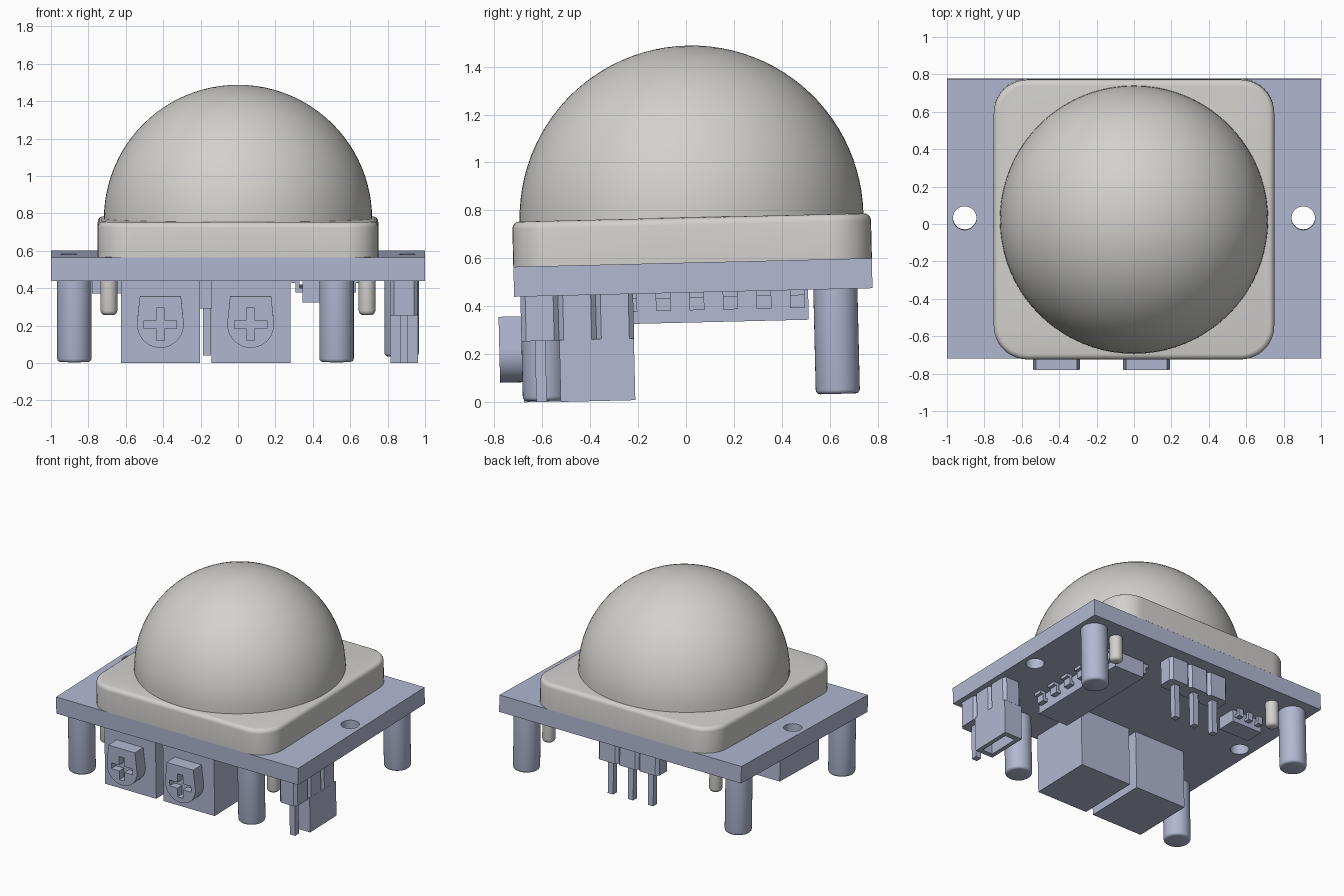
import bpy, bmesh, math
from mathutils import Matrix, Vector

if "Cube" in bpy.data.objects:
    bpy.data.objects.remove(bpy.data.objects["Cube"], do_unlink=True)

TILT = Matrix.Rotation(0.024, 4, 'X')   # the whole module leans slightly
CY = 0.0415                             # board centre in y
UNDER = 0.457                           # underside of the board


def material(name, rgb):
    m = bpy.data.materials.new(name)
    m.use_nodes = True
    m.diffuse_color = (*rgb, 1)
    m.node_tree.nodes["Principled BSDF"].inputs["Base Color"].default_value = (*rgb, 1)
    return m


BLUE = material("pale blue", (0.445, 0.479, 0.645))
GREY = material("light grey", (0.645, 0.638, 0.617))
parts = []


def finish(bm, name, mat, smooth=False):
    bmesh.ops.recalc_face_normals(bm, faces=bm.faces)
    me = bpy.data.meshes.new(name)
    bm.to_mesh(me)
    bm.free()
    me.materials.append(mat)
    ob = bpy.data.objects.new(name, me)
    bpy.context.collection.objects.link(ob)
    if smooth:
        bpy.ops.object.select_all(action='DESELECT')
        ob.select_set(True)
        bpy.context.view_layer.objects.active = ob
        bpy.ops.object.shade_smooth_by_angle(angle=math.radians(35))
    parts.append(ob)
    return ob


def add_box(bm, x0, x1, y0, y1, z0, z1):
    vs = bmesh.ops.create_cube(bm, size=1)["verts"]
    for v in vs:
        v.co = Vector(((x0 + x1) / 2 + v.co.x * (x1 - x0),
                       (y0 + y1) / 2 + v.co.y * (y1 - y0),
                       (z0 + z1) / 2 + v.co.z * (z1 - z0)))
    return vs


def upright_edges(verts):
    edges = {e for v in verts for e in v.link_edges}
    return [e for e in edges if abs((e.verts[0].co - e.verts[1].co).normalized().z) > 0.99]


def box(name, mat, *dims):
    bm = bmesh.new()
    add_box(bm, *dims)
    return finish(bm, name, mat)


def post(name, mat, x, y, z0, z1, r, fillet, steps):
    """Upright cylinder with a rounded lower rim."""
    bm = bmesh.new()
    bmesh.ops.create_cone(bm, cap_ends=True, segments=40, radius1=r, radius2=r, depth=z1 - z0,
                          matrix=Matrix.Translation((x, y, (z0 + z1) / 2)))
    rim = [e for e in bm.edges if all(v.co.z < z0 + 1e-4 for v in e.verts)]
    bmesh.ops.bevel(bm, geom=rim, offset=fillet, segments=steps, profile=0.5, affect='EDGES')
    return finish(bm, name, mat, True)


def cut(target, cutters):
    """Subtract helper solids, then delete them."""
    for c in cutters:
        c.hide_render = True
        mod = target.modifiers.new("cut", 'BOOLEAN')
        mod.operation = 'DIFFERENCE'
        mod.solver = 'EXACT'
        mod.object = c
        bpy.context.view_layer.objects.active = target
        bpy.ops.object.modifier_apply(modifier=mod.name)
        parts.remove(c)
        bpy.data.objects.remove(c, do_unlink=True)


# Circuit board with two screw holes
board = box("circuit_board", BLUE, -1, 1, -0.706, 0.789, UNDER, 0.582)
cut(board, [post("hole_cutter", BLUE, s * 0.905, CY + 0.004, 0.3, 0.7, 0.063, 0.005, 1)
            for s in (-1, 1)])

# Lens housing: rounded corners and a soft top rim
bm = bmesh.new()
vs = add_box(bm, -0.75, 0.75, -0.7065, 0.7895, 0.582, 0.77)
bmesh.ops.bevel(bm, geom=upright_edges(vs), offset=0.18, segments=10, profile=0.5, affect='EDGES')
rim = [e for e in bm.edges if all(v.co.z > 0.769 for v in e.verts)]
bmesh.ops.bevel(bm, geom=rim, offset=0.03, segments=4, profile=0.5, affect='EDGES')
finish(bm, "lens_housing", GREY, True)

# Dome lens
bm = bmesh.new()
bmesh.ops.create_uvsphere(bm, u_segments=80, v_segments=48, radius=0.717,
                          matrix=Matrix.Translation((0, CY, 0.77)))
bmesh.ops.delete(bm, geom=[v for v in bm.verts if v.co.z < 0.765], context='VERTS')
finish(bm, "dome_lens", GREY, True)

# Support posts and housing pegs
for i, (x, y) in enumerate([(-0.875, 0.634), (0.875, 0.634), (-0.875, -0.588), (0.527, -0.588)]):
    post(f"support_post_{i + 1}", BLUE, x, y, 0.02, UNDER, 0.092, 0.018, 3)
for sx in (-1, 1):
    for sy in (-1, 1):
        post(f"housing_peg_{sx}_{sy}", GREY, sx * 0.69, CY + sy * 0.6, 0.27, UNDER, 0.045, 0.025, 4)

# Two adjustment dials: box body, D-shaped knob, cross slot
for side, cx in (("right", -0.415), ("left", 0.0675)):
    box(f"dial_body_{side}", BLUE, cx - 0.21, cx + 0.2125, -0.675, -0.213, 0.016, UNDER)
    bm = bmesh.new()
    outline = [(cx - 0.11, 0.375)]
    for k in range(29):
        a = math.radians(172 + 196 * k / 28)
        outline.append((cx + 0.125 * math.cos(a), 0.225 + 0.125 * math.sin(a)))
    outline.append((cx + 0.11, 0.375))
    face = bm.faces.new([bm.verts.new((x, -0.773, z)) for x, z in outline])
    ext = bmesh.ops.extrude_face_region(bm, geom=[face])["geom"]
    for v in ext:
        if isinstance(v, bmesh.types.BMVert):
            v.co.y = -0.67
    knob = finish(bm, f"dial_knob_{side}", BLUE, True)
    cut(knob, [box("slot_cutter", BLUE, cx - 0.087, cx + 0.087, -0.8, -0.72, 0.203, 0.247),
               box("slot_cutter", BLUE, cx - 0.022, cx + 0.022, -0.8, -0.72, 0.138, 0.312)])


def header(name, axis, lo, hi, c0, c1, z0):
    """Three notched blocks in a row along x or y."""
    bm = bmesh.new()
    step = (hi - lo) / 3
    for k in range(3):
        a, b = lo + k * step, lo + (k + 1) * step
        dims = (a, b, c0, c1) if axis == 'x' else (c0, c1, a, b)
        vs = add_box(bm, *dims, z0, UNDER)
        bmesh.ops.bevel(bm, geom=upright_edges(vs), offset=0.02, segments=1, affect='EDGES')
    finish(bm, name, BLUE)


# Rear pin header
header("rear_header", 'x', -0.25, 0.25, 0.57, 0.70, 0.277)
for k in (-1, 0, 1):
    x = k * 0.1655
    box(f"rear_pin_{k + 2}", BLUE, x - 0.022, x + 0.022, 0.613, 0.657, 0.025, 0.3)

# Side pin header with one bare pin and a hollow jumper cap on the other two
header("side_header", 'y', -0.68, -0.21, 0.815, 0.961, 0.27)
for k, y in enumerate((-0.602, -0.445, -0.288)):
    box(f"side_pin_{k + 1}", BLUE, 0.866, 0.91, y - 0.022, y + 0.022, 0.016 if k == 0 else 0.13, 0.3)
cap = box("jumper_cap", BLUE, 0.815, 0.962, -0.522, -0.211, 0.014, 0.272)
cut(cap, [box("cap_cutter", BLUE, 0.847, 0.93, -0.485, -0.248, -0.05, 0.13)])

# Main chip with bent legs on both long sides
box("main_chip", BLUE, 0.345, 0.595, -0.285, 0.52, 0.332, UNDER)
bm = bmesh.new()
for k in range(6):
    y = 0.475 - 0.14 * k
    for s in (-1, 1):
        for a, b, z0, z1 in ((0.12, 0.16, 0.383, 0.408), (0.14, 0.162, 0.383, UNDER),
                             (0.14, 0.185, 0.435, UNDER)):
            xs = sorted((0.47 + s * a, 0.47 + s * b))
            add_box(bm, *xs, y - 0.031, y + 0.031, z0, z1)
finish(bm, "main_chip_legs", BLUE)

# Small regulator with three legs
box("regulator", BLUE, -0.78, -0.53, 0.28, 0.42, 0.366, UNDER)
bm = bmesh.new()
for x in (-0.74, -0.655, -0.57):
    add_box(bm, x - 0.02, x + 0.02, 0.41, 0.46, 0.40, 0.42)
    add_box(bm, x - 0.02, x + 0.02, 0.44, 0.46, 0.40, UNDER)
finish(bm, "regulator_legs", BLUE)

for ob in parts:
    ob.data.transform(TILT)
